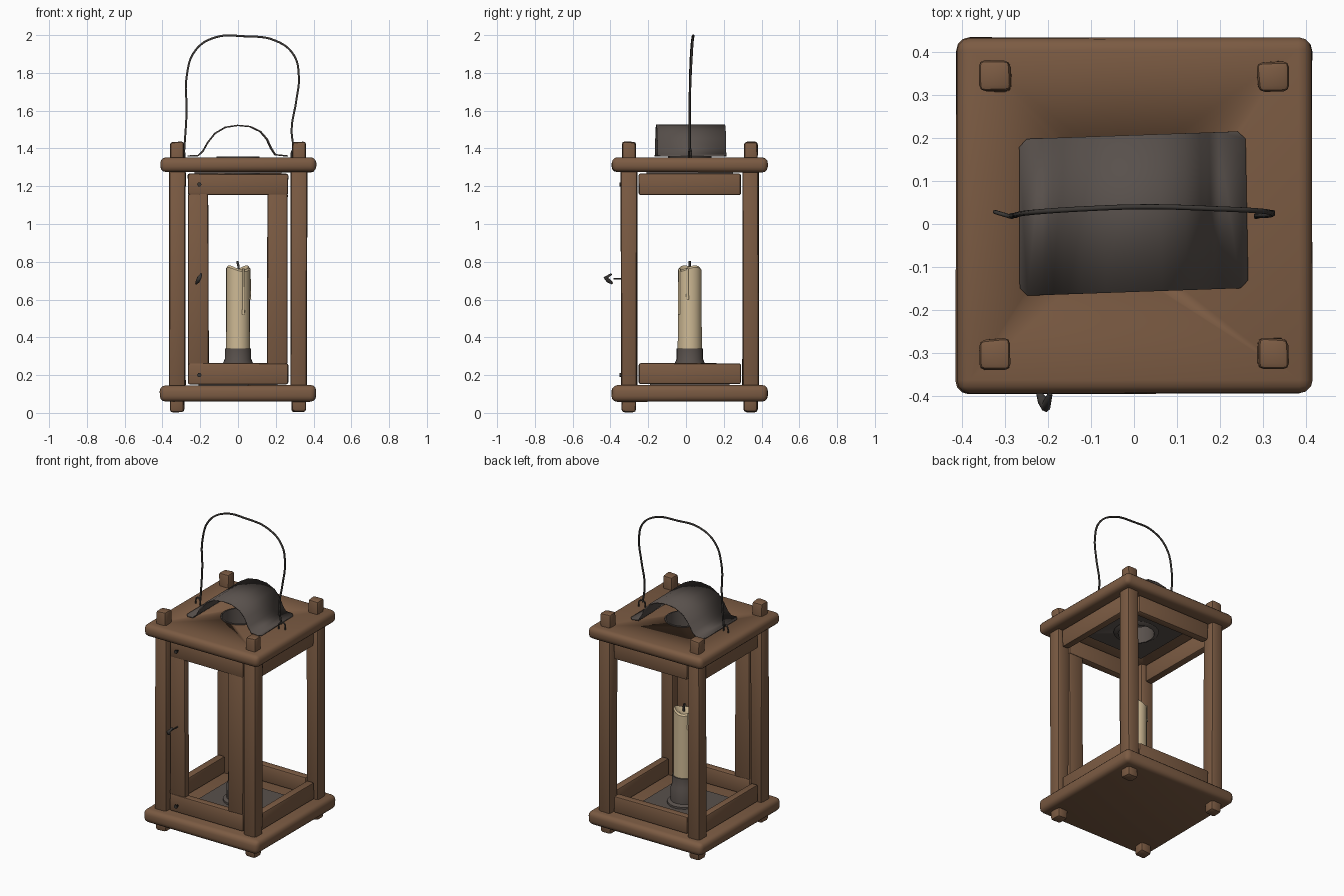
import bpy, bmesh, math, random
from mathutils import Vector, Matrix

if "Cube" in bpy.data.objects:
    bpy.data.objects.remove(bpy.data.objects["Cube"])

random.seed(4)
CY = 0.02          # the body sits slightly behind the origin, the door pull sticks out in front
P = 0.322          # post offset from the body centre


def material(name, rgb):
    m = bpy.data.materials.new(name)
    m.diffuse_color = (*rgb, 1)
    m.use_nodes = True
    m.node_tree.nodes["Principled BSDF"].inputs["Base Color"].default_value = m.diffuse_color
    return m


WOOD = material("brown_wood", (0.20, 0.105, 0.056))
METAL = material("dull_tin", (0.098, 0.081, 0.072))
WIRE = material("dark_iron", (0.045, 0.04, 0.036))
WAX = material("cream_wax", (0.62, 0.49, 0.30))


def finish(name, bm, mat, angle=35):
    bmesh.ops.recalc_face_normals(bm, faces=bm.faces)
    me = bpy.data.meshes.new(name)
    bm.to_mesh(me)
    bm.free()
    for p in me.polygons:
        p.use_smooth = True
    me.set_sharp_from_angle(angle=math.radians(angle))
    me.materials.append(mat)
    ob = bpy.data.objects.new(name, me)
    bpy.context.collection.objects.link(ob)
    return ob


def box(name, size, loc, mat=WOOD, bevel=0.01, seg=2, jitter=0.0):
    bm = bmesh.new()
    bmesh.ops.create_cube(bm, size=1)
    for v in bm.verts:
        v.co = Vector([v.co[i] * size[i] + loc[i] + random.uniform(-jitter, jitter) for i in range(3)])
    if bevel:
        bmesh.ops.bevel(bm, geom=bm.edges[:], offset=bevel, segments=seg, affect='EDGES', profile=0.5)
    return finish(name, bm, mat, 40)


def lathe(name, profile, mat, n=20, x=0.0, y=CY):
    """Spin (radius, z) points about the vertical axis."""
    bm = bmesh.new()
    rings = []
    for r, z in profile:
        if r == 0:
            rings.append([bm.verts.new((x, y, z))] * n)
        else:
            rings.append([bm.verts.new((x + r * math.cos(a), y + r * math.sin(a), z))
                          for a in (2 * math.pi * i / n for i in range(n))])
    for a, b in zip(rings, rings[1:]):
        for i in range(n):
            vs = list(dict.fromkeys((a[i], a[(i + 1) % n], b[(i + 1) % n], b[i])))
            if len(vs) > 2:
                bm.faces.new(vs)
    return finish(name, bm, mat)


def wire(name, pts, r, mat=WIRE, kind='POLY', radii=None):
    cu = bpy.data.curves.new(name, 'CURVE')
    cu.dimensions = '3D'
    cu.bevel_depth, cu.bevel_resolution, cu.use_fill_caps = r, 1, True
    sp = cu.splines.new(kind)
    if kind == 'BEZIER':
        sp.bezier_points.add(len(pts) - 1)
        for b, p in zip(sp.bezier_points, pts):
            b.co = p
            b.handle_left_type = b.handle_right_type = 'AUTO'
        sp.resolution_u = 6
    else:
        sp.points.add(len(pts) - 1)
        for i, p in enumerate(pts):
            sp.points[i].co = (*p, 1)
            sp.points[i].radius = radii[i] if radii else 1
    cu.materials.append(mat)
    ob = bpy.data.objects.new(name, cu)
    bpy.context.collection.objects.link(ob)
    return ob


# Base board and roof board with soft rounded edges
box("base_board", (0.825, 0.825, 0.085), (0, CY, 0.103), bevel=0.03, seg=3, jitter=0.003)
roof = box("roof_board", (0.825, 0.825, 0.08), (0, CY, 1.314), bevel=0.03, seg=3, jitter=0.003)

# Smoke hole through the roof, and the tin plate under it
HOLE = 0.115
cutter = lathe("smoke_hole_cutter", [(0, 1.1), (HOLE, 1.1), (HOLE, 1.5), (0, 1.5)], METAL)
cutter.hide_render = True
cutter.hide_set(True)
under = box("roof_heat_plate", (0.46, 0.46, 0.008), (0, CY, 1.272), METAL, bevel=0)
for ob in (roof, under):
    mod = ob.modifiers.new("smoke_hole", 'BOOLEAN')
    mod.operation, mod.object, mod.solver = 'DIFFERENCE', cutter, 'EXACT'
lathe("smoke_hole_collar", [(0.135, 1.262), (HOLE, 1.25), (HOLE - 0.008, 1.25), (HOLE - 0.008, 1.358),
                            (HOLE, 1.358), (HOLE, 1.262), (0.135, 1.262)], METAL)

# Corner posts, with pegs above the roof and feet under the base
for sx, xn in ((-1, "left"), (1, "right")):
    for sy, yn in ((-1, "front"), (1, "back")):
        x, y = sx * P, CY + sy * P
        box(f"{yn}_{xn}_post", (0.086, 0.086, 1.16), (x, y, 0.71), bevel=0.016, jitter=0.003)
        box(f"{yn}_{xn}_peg", (0.07, 0.07, 0.15), (x, y, 1.36), bevel=0.014, jitter=0.004)
        box(f"{yn}_{xn}_foot", (0.076, 0.076, 0.10), (x, y, 0.055), bevel=0.016, jitter=0.003)

# Rails between the posts on all four sides
for z, h, level in ((0.207, 0.11, "lower"), (1.21, 0.112, "upper")):
    for s, xn, yn in ((-1, "left", "front"), (1, "right", "back")):
        box(f"{xn}_{level}_rail", (0.05, 0.54, h), (s * P, CY, z), jitter=0.002)
        box(f"{yn}_{level}_rail", (0.53, 0.05, h), (0, CY + s * P, z), jitter=0.002)

# Door stiles on the front
for s, n in ((-1, "left"), (1, "right")):
    box(f"door_{n}_stile", (0.108, 0.045, 0.91), (s * 0.209, CY - P, 0.71), jitter=0.003)

# Pivot nails and bent door pull
for z, n in ((0.20, "lower"), (1.21, "upper")):
    wire(f"door_{n}_nail", [(-0.205, -0.31, z), (-0.205, -0.343, z), (-0.205, -0.344, z), (-0.205, -0.352, z)],
         0.006, radii=(1, 1, 2, 2))
wire("door_pull", [(-0.21, -0.31, 0.71), (-0.21, -0.385, 0.71)], 0.004)
wire("door_pull_grip", [(-0.222, -0.39, 0.685), (-0.212, -0.41, 0.70), (-0.205, -0.425, 0.715), (-0.195, -0.395, 0.735)],
     0.012, radii=(0.5, 1, 1, 0.5))

# Tin floor plate and candle socket
box("tin_floor_plate", (0.42, 0.42, 0.012), (0, CY, 0.152), METAL, bevel=0)
lathe("candle_socket", [(0, 0.158), (0.10, 0.158), (0.10, 0.17), (0.08, 0.18), (0.079, 0.265), (0.07, 0.285),
                        (0.07, 0.342), (0.05, 0.342), (0, 0.33)], METAL)

# Candle with an uneven melted rim, drips and a wick
candle = lathe("candle", [(0, 0.3), (0.064, 0.3), (0.063, 0.55), (0.063, 0.765), (0.055, 0.775), (0.03, 0.755), (0, 0.75)], WAX)
for v in candle.data.vertices:
    if v.co.z > 0.76:
        a = math.atan2(v.co.y - CY, v.co.x)
        v.co.z += 0.012 * math.sin(2 * a + 0.5) - 0.006
for i, (a, low) in enumerate(((-1.1, 0.52), (-0.2, 0.6), (2.6, 0.66))):
    c, s = 0.062 * math.cos(a), CY + 0.062 * math.sin(a)
    wire(f"wax_drip_{i + 1}", [(c, s, 0.765), (c, s, low + 0.03), (c, s, low)], 0.008, WAX, radii=(0.8, 0.9, 1.2))
wire("wick", [(0, CY, 0.74), (0.003, CY, 0.775), (-0.004, CY, 0.803)], 0.007)

# Bent tin cowl over the smoke hole: a profile swept front to back, skewed a little
prof = [(-0.265, 1.36), (-0.21, 1.362), (-0.185, 1.385), (-0.16, 1.43), (-0.12, 1.48), (-0.065, 1.512), (0, 1.522),
        (0.065, 1.516), (0.12, 1.49), (0.155, 1.45), (0.178, 1.40), (0.2, 1.367), (0.265, 1.36)]
bm = bmesh.new()
front = [bm.verts.new((x, -0.167 + 0.05 * (x + 0.265) * 0.7, z)) for x, z in prof]
back = [bm.verts.new((x * 0.99 - 0.004, 0.197 + 0.05 * (x + 0.265) * 0.7, z)) for x, z in prof]
for i in range(len(prof) - 1):
    bm.faces.new((front[i], front[i + 1], back[i + 1], back[i]))
bmesh.ops.bevel(bm, geom=[front[0], front[-1], back[0], back[-1]], offset=0.018, affect='VERTICES')
cowl = finish("roof_cowl", bm, METAL, 30)
so = cowl.modifiers.new("sheet", 'SOLIDIFY')
so.thickness, so.offset = 0.007, 0

# Wire handle and the staples that hold it
wire("handle", [(-0.285, 0.02, 1.385), (-0.272, 0.02, 1.6), (-0.272, 0.022, 1.78), (-0.225, 0.028, 1.92),
                (-0.12, 0.035, 1.988), (0.03, 0.04, 1.994), (0.2, 0.035, 1.97), (0.295, 0.03, 1.895),
                (0.322, 0.024, 1.78), (0.308, 0.02, 1.65), (0.284, 0.02, 1.5), (0.298, 0.02, 1.385)],
     0.006, kind='BEZIER')
for s, n in ((-1, "left"), (1, "right")):
    loop = [(s * (0.303 + 0.02 * math.cos(t)), 0.022 + 0.006 * math.cos(t), 1.375 + 0.022 * math.sin(t))
            for t in (math.pi * i / 5 for i in range(6))]
    loop = [(*loop[0][:2], 1.34)] + loop + [(*loop[-1][:2], 1.34)]
    wire(f"{n}_handle_staple", loop, 0.005)
